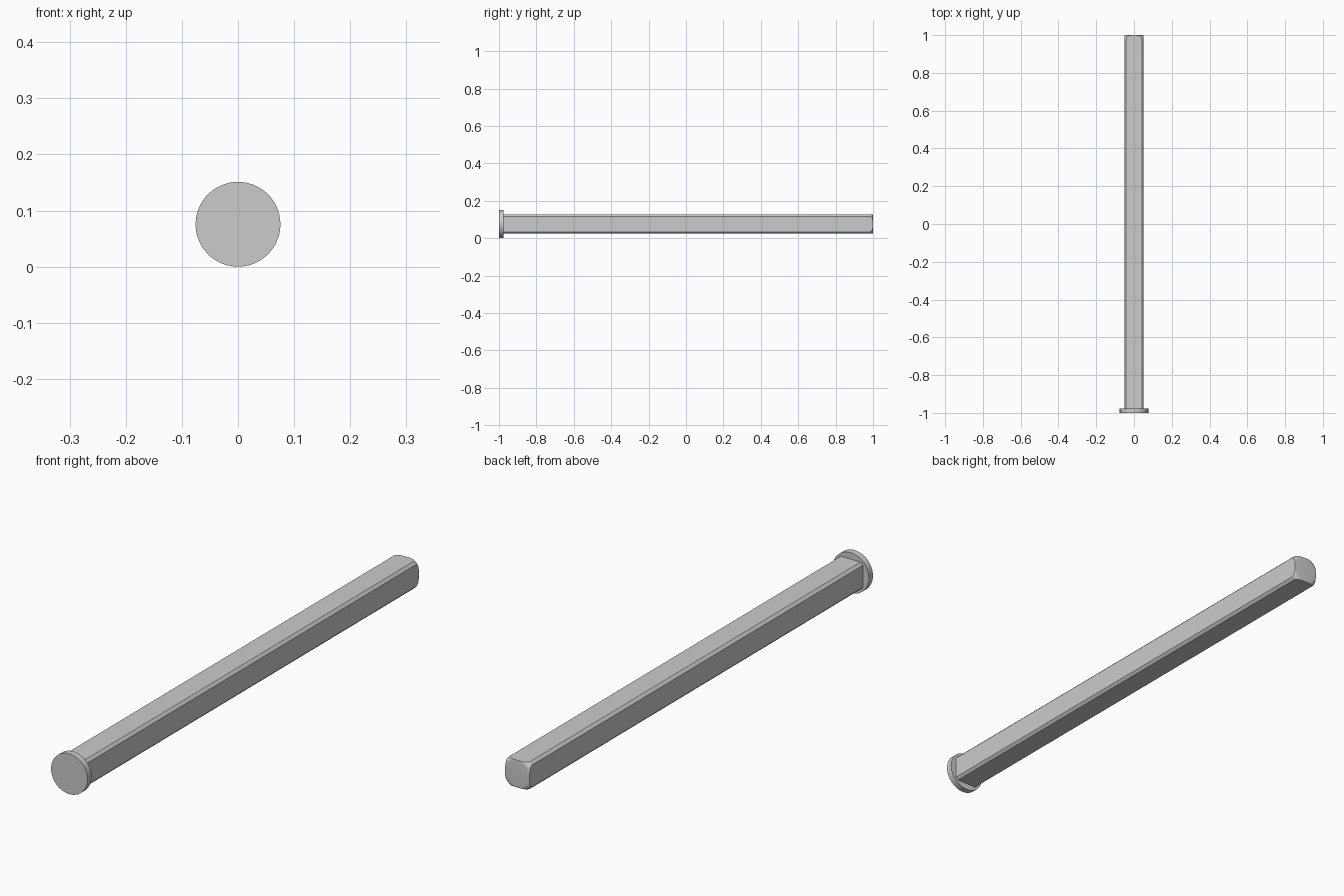
import bpy, bmesh, math
from mathutils import Matrix

if "Cube" in bpy.data.objects:
    bpy.data.objects.remove(bpy.data.objects["Cube"])

R = 0.0755          # head radius, also the axis height
HALF = 0.051        # half width of the square bar
ROUND = 0.0655      # radius that trims the bar corners


def lathe(name, profile, segs=96):
    """Revolve (radius, y) points about the long axis at z = R."""
    bm = bmesh.new()
    rings = []
    for r, y in profile:
        rings.append([bm.verts.new((r * math.cos(2 * math.pi * i / segs), y,
                                    R + r * math.sin(2 * math.pi * i / segs)))
                      for i in range(segs)])
    for a, b in zip(rings, rings[1:]):
        for i in range(segs):
            j = (i + 1) % segs
            bm.faces.new((a[i], a[j], b[j], b[i]))
    bm.faces.new(rings[0])
    bm.faces.new(rings[-1])
    bmesh.ops.recalc_face_normals(bm, faces=bm.faces)
    return to_object(name, bm)


def to_object(name, bm):
    me = bpy.data.meshes.new(name)
    bm.to_mesh(me)
    bm.free()
    ob = bpy.data.objects.new(name, me)
    bpy.context.collection.objects.link(ob)
    return ob


def select(ob):
    bpy.ops.object.select_all(action='DESELECT')
    ob.select_set(True)
    bpy.context.view_layer.objects.active = ob


# Round flat head at the front
head = lathe("head", [(R, -1), (R, -0.976)])

# Square shank
bm = bmesh.new()
bmesh.ops.create_cube(bm, size=1, matrix=Matrix.Translation((0, 0.012, R))
                      @ Matrix.Diagonal((2 * HALF, 1.988, 2 * HALF, 1)))
bmesh.ops.translate(bm, verts=bm.verts, vec=(0, 0.002, 0))
shank = to_object("square_shank", bm)

# Round envelope with a filleted tip: trims the long corners and the end
f = 0.018
tip = [(ROUND - f + f * math.cos(a), 1 - f + f * math.sin(a))
       for a in [math.pi / 2 * k / 8 for k in range(9)]]
cutter = lathe("trim_envelope", [(ROUND, -1.1)] + tip)
cutter.hide_render = True

select(shank)
mod = shank.modifiers.new("trim", 'BOOLEAN')
mod.operation = 'INTERSECT'
mod.solver = 'EXACT'
mod.object = cutter
bpy.ops.object.modifier_apply(modifier=mod.name)
bpy.data.objects.remove(cutter)

for ob in (head, shank):
    select(ob)
    bpy.ops.object.shade_smooth_by_angle(angle=math.radians(20))
